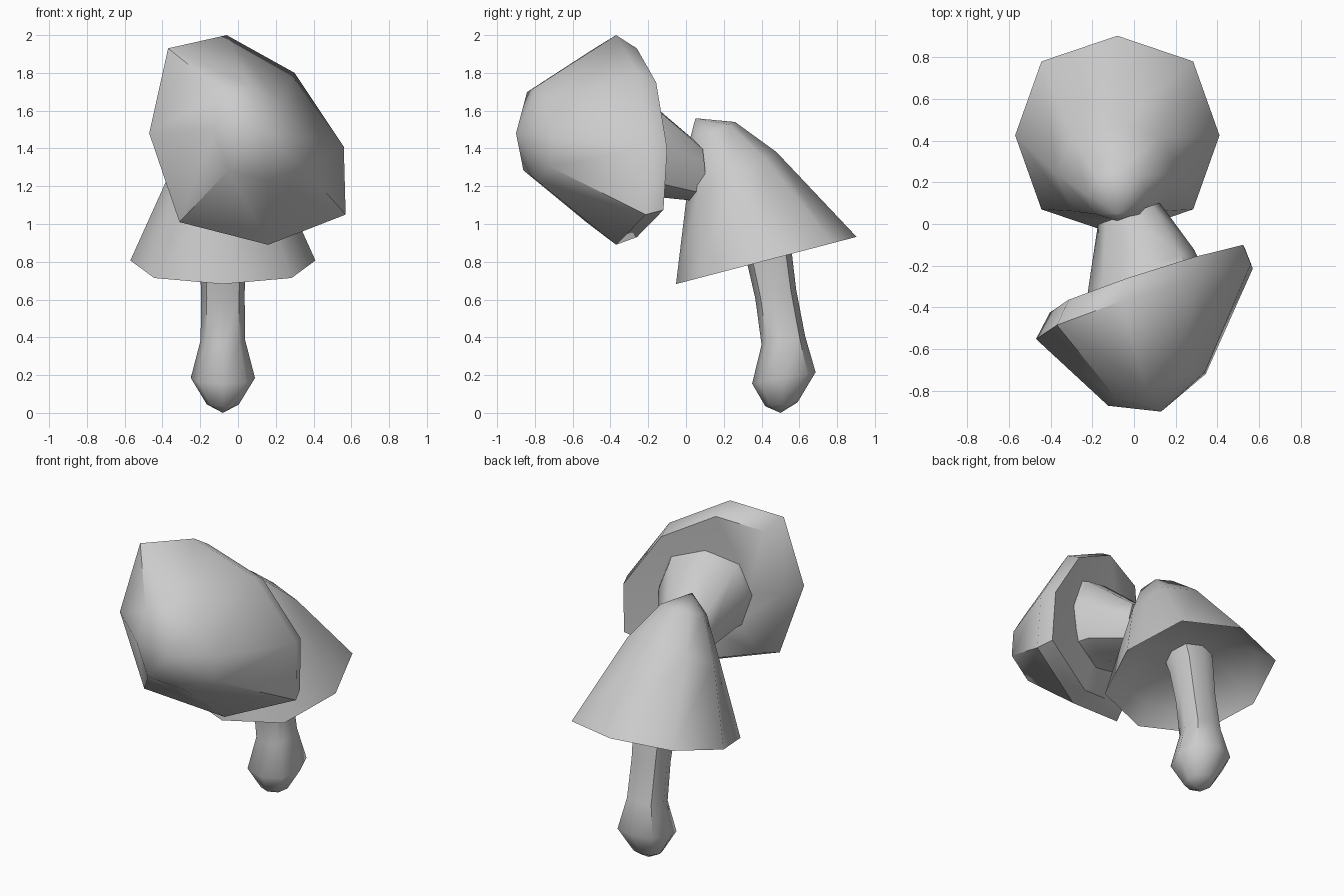
import bpy, bmesh
from math import sin, cos, pi, radians
from mathutils import Vector

if "Cube" in bpy.data.objects:
    bpy.data.objects.remove(bpy.data.objects["Cube"])


def loft(name, rings, start=None, end=None, angle=50):
    """Skin a list of 8-point rings; ends close to a point or a flat face."""
    bm = bmesh.new()
    loops = [[bm.verts.new(p) for p in r] for r in rings]
    for a, b in zip(loops, loops[1:]):
        for i in range(8):
            j = (i + 1) % 8
            bm.faces.new((a[i], a[j], b[j], b[i]))
    for loop, tip in ((loops[0], start), (loops[-1], end)):
        if tip is None:
            bm.faces.new(loop)
        else:
            t = bm.verts.new(tip)
            for i in range(8):
                bm.faces.new((loop[i], loop[(i + 1) % 8], t))
    bmesh.ops.recalc_face_normals(bm, faces=bm.faces)
    me = bpy.data.meshes.new(name)
    bm.to_mesh(me)
    bm.free()
    ob = bpy.data.objects.new(name, me)
    bpy.context.collection.objects.link(ob)
    bpy.ops.object.select_all(action='DESELECT')
    ob.select_set(True)
    bpy.context.view_layer.objects.active = ob
    bpy.ops.object.shade_smooth_by_angle(angle=radians(angle))
    return ob


def ring(c, u, w):
    """Octagon about c spanned by the half-axes u and w."""
    c, u, w = Vector(c), Vector(u), Vector(w)
    pts = []
    for i in range(8):
        k = 1.05 if i % 2 else 1.0
        pts.append(c + k * (u * cos(i * pi / 4) + w * sin(i * pi / 4)))
    return pts


def upright(y, z, rx, dy, dz):
    return ring((-0.08, y, z), (rx, 0, 0), (0, dy, dz))


# standing mushroom: bulbous, leaning stem
loft("standing_stem", [
    upright(0.505, 0.045, 0.085, 0.085, 0.01),
    upright(0.518, 0.185, 0.17, 0.168, 0.03),
    upright(0.515, 0.385, 0.118, 0.115, 0.025),
    upright(0.475, 0.63, 0.115, 0.108, 0.025),
    upright(0.435, 0.86, 0.125, 0.12, 0.03),
    upright(0.40, 0.98, 0.14, 0.13, 0.03),
], start=(-0.08, 0.5, 0.0))

# standing mushroom: bent bell cap with hollow underside
loft("standing_cap", [
    upright(0.395, 0.935, 0.14, 0.14, 0.037),
    upright(0.402, 0.895, 0.40, 0.385, 0.10),
    upright(0.425, 0.807, 0.49, 0.478, 0.125),
    upright(0.24, 1.25, 0.29, 0.24, 0.13),
    upright(0.138, 1.485, 0.14, 0.122, 0.055),
], end=(-0.08, 0.05, 1.56))

# fallen mushroom: tilted rim outline seen from the front (x, z)
RIM = [(-0.06, 2.0), (0.30, 1.80), (0.56, 1.41), (0.57, 1.05),
       (0.16, 0.89), (-0.31, 1.01), (-0.47, 1.48), (-0.37, 1.93)]
MID = Vector((0.05, -0.37, 1.445))


def tilted(center, s):
    """Rim outline scaled by s and moved to center."""
    pts = []
    for x, z in RIM:
        dx, dz = x - MID.x, z - MID.z
        pts.append(Vector(center) + s * Vector((dx, 0.354 * dx + 0.07 * dz, dz)))
    return pts


# fallen mushroom: cap with rolled rim and shallow underside
loft("fallen_cap", [
    tilted((0.04, -0.28, 1.42), 0.45),
    tilted((0.065, -0.26, 1.43), 0.9),
    tilted(MID, 1.0),
    tilted((0.11, -0.79, 1.48), 0.45),
], start=(0.04, -0.28, 1.42), end=(0.13, -0.90, 1.48))

# fallen mushroom: short flared stem running into the other cap
loft("fallen_stem", [
    ring((0.05, -0.29, 1.42), (0.27, 0.10, 0), (0, 0, 0.28)),
    ring((0.035, -0.22, 1.41), (0.255, 0.095, 0), (0, 0, 0.26)),
    ring((-0.025, 0.05, 1.28), (0.148, 0.052, 0), (0, 0, 0.158)),
])
